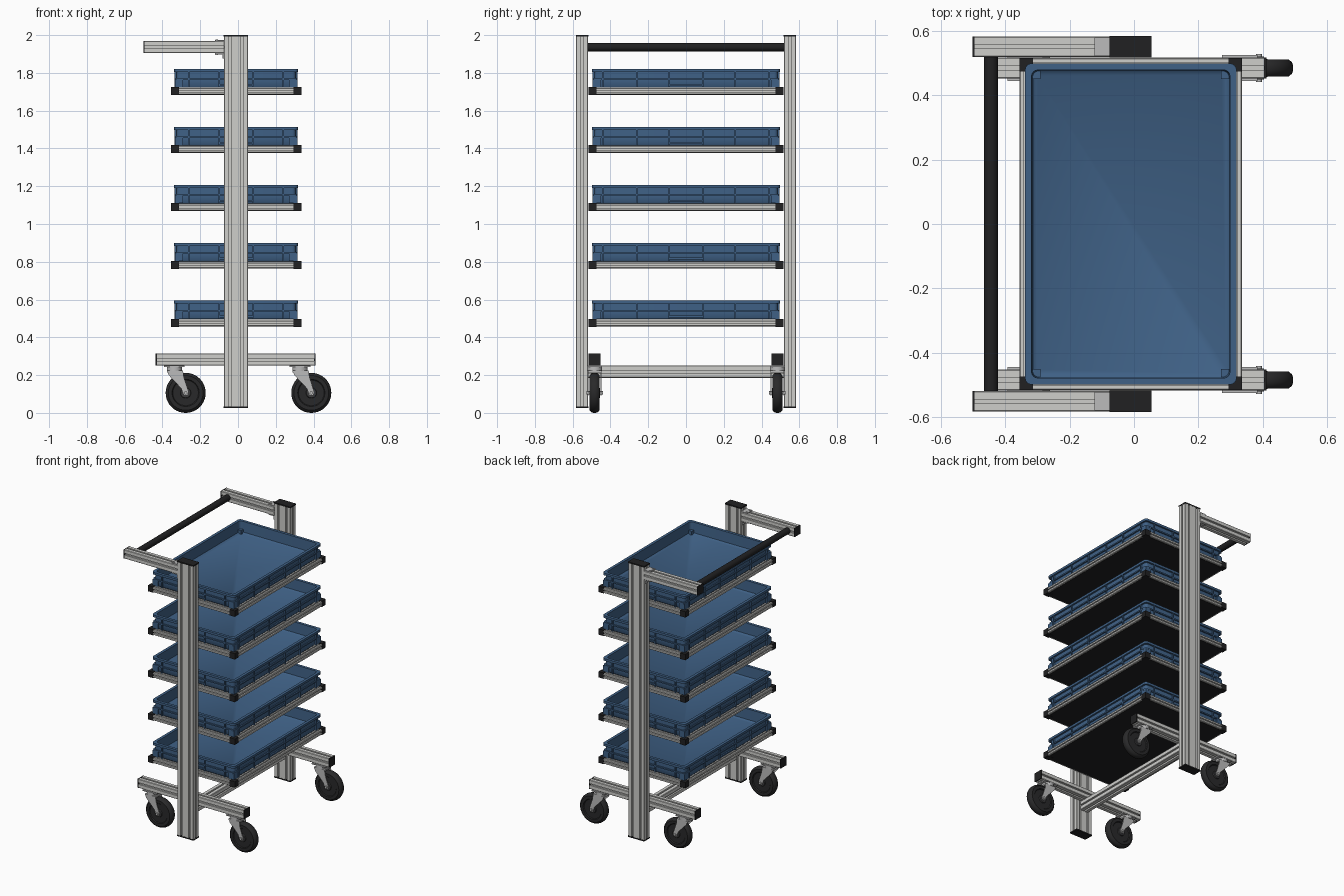
import bpy, bmesh, math
from mathutils import Vector

cube = bpy.data.objects.get("Cube")
if cube:
    bpy.data.objects.remove(cube)


def material(name, rgb, metallic=0.0, rough=0.5):
    m = bpy.data.materials.new(name)
    m.use_nodes = True
    m.diffuse_color = (*rgb, 1)
    node = m.node_tree.nodes["Principled BSDF"]
    node.inputs["Base Color"].default_value = (*rgb, 1)
    return m


ALU = material("aluminium", (0.62, 0.62, 0.60))
STEEL = material("zinc steel", (0.5, 0.5, 0.5))
BLACK = material("black plastic", (0.015, 0.015, 0.016))
RUBBER = material("dark rubber", (0.022, 0.022, 0.023))
HUB = material("grey hub", (0.045, 0.045, 0.048))
BLUE = material("blue plastic", (0.05, 0.12, 0.24))


def finish(name, bm, mat, smooth=False):
    bmesh.ops.recalc_face_normals(bm, faces=bm.faces)
    mesh = bpy.data.meshes.new(name)
    bm.to_mesh(mesh)
    bm.free()
    mesh.materials.append(mat)
    if smooth:
        mesh.shade_smooth()
        mesh.set_sharp_from_angle(angle=math.radians(35))
    ob = bpy.data.objects.new(name, mesh)
    bpy.context.scene.collection.objects.link(ob)
    return ob


def add_box(bm, centre, size):
    verts = bmesh.ops.create_cube(bm, size=1)["verts"]
    for v in verts:
        v.co = Vector(centre) + v.co * Vector(size)


def box(name, centre, size, mat):
    bm = bmesh.new()
    add_box(bm, centre, size)
    return finish(name, bm, mat)


def loft(name, rings, mat, smooth=True):
    """Skin a stack of equal-sized rings and cap both ends."""
    bm = bmesh.new()
    rows = [[bm.verts.new(p) for p in ring] for ring in rings]
    for a, b in zip(rows, rows[1:]):
        for i in range(len(a)):
            j = (i + 1) % len(a)
            bm.faces.new((a[i], a[j], b[j], b[i]))
    bm.faces.new(rows[0])
    bm.faces.new(rows[-1])
    return finish(name, bm, mat, smooth)


def lathe(name, centre, profile, mat, axis=1, steps=32):
    """Turn (radius, offset) pairs around an axis through centre."""
    rings = []
    for r, h in profile:
        ring = []
        for k in range(steps):
            t = math.tau * k / steps
            p = Vector(centre)
            p[axis] += h
            p[(axis + 1) % 3] += r * math.cos(t)
            p[(axis + 2) % 3] += r * math.sin(t)
            ring.append(p)
        rings.append(ring)
    return loft(name, rings, mat)


def rod(name, centre, radius, length, mat, axis=1, steps=24):
    return lathe(name, centre, [(radius, -length / 2), (radius, length / 2)], mat, axis, steps)


def extrusion(name, centre, size, axis, mat=ALU, cell=0.064):
    """Slotted bar: one groove per cell on each long face."""
    u, v = (axis + 1) % 3, (axis + 2) % 3
    half = Vector((size[u] / 2, size[v] / 2))
    slot = min(0.012, 0.25 * min(size[u], size[v]))
    outline = []
    corners = [Vector((sx * half.x, sy * half.y)) for sx, sy in ((-1, -1), (1, -1), (1, 1), (-1, 1))]
    for i, a in enumerate(corners):
        b = corners[(i + 1) % 4]
        along = (b - a).normalized()
        inward = Vector((-along.y, along.x))
        n = max(1, round((b - a).length / cell))
        outline.append(a + along * 0.003)
        for k in range(n):
            mid = a.lerp(b, (k + 0.5) / n)
            l, r = mid - along * slot / 2, mid + along * slot / 2
            outline += [l, l + inward * slot, r + inward * slot, r]
        outline.append(b - along * 0.003)
    rings = []
    for end in (-0.5, 0.5):
        ring = []
        for q in outline:
            p = Vector(centre)
            p[axis] += end * size[axis]
            p[u] += q.x
            p[v] += q.y
            ring.append(p)
        rings.append(ring)
    return loft(name, rings, mat, smooth=False)


def rounded_rect(hx, hy, radius, z, centre):
    ring = []
    for q, (sx, sy) in enumerate(((1, 1), (-1, 1), (-1, -1), (1, -1))):
        for k in range(5):
            t = math.pi / 2 * (q + k / 4)
            ring.append((centre + sx * (hx - radius) + radius * math.cos(t),
                         sy * (hy - radius) + radius * math.sin(t), z))
    return ring


# Side frames: post, handle arm, base beam and casters
POST_X, BAR = -0.011, 0.064
for side, s in (("front", -1), ("rear", 1)):
    y_out, y_in = s * 0.55, s * 0.484
    extrusion(side + "_post", (POST_X, y_out, 1.013), (0.128, BAR, 1.958), 2)
    for end, z in (("bottom", 0.03), ("top", 1.996)):
        box(f"{side}_post_{end}_cap", (POST_X, y_out, z), (0.13, 0.066, 0.009), BLACK)

    extrusion(side + "_handle_arm", (-0.285, y_out, 1.936), (0.42, BAR, BAR), 0)
    box(side + "_handle_arm_cap", (-0.4975, y_out, 1.936), (0.006, BAR, BAR), BLACK)
    for z in (1.901, 1.971):
        box(side + "_arm_bracket", (-0.099, y_out, z), (0.048, 0.058, 0.006), STEEL)
        for dy in (-0.016, 0.016):
            rod(side + "_bracket_bolt", (-0.112, y_out + dy, z), 0.007, 0.014, STEEL, 2, 12)
    box(side + "_bracket_foot", (-0.078, y_out, 1.89), (0.006, 0.058, 0.03), STEEL)

    extrusion(side + "_base_beam", (-0.0125, y_in, 0.282), (0.833, BAR, BAR), 0)
    for x in (-0.432, 0.407):
        box(side + "_base_beam_cap", (x, y_in, 0.282), (0.007, BAR, BAR), BLACK)
    for z in (0.218, 0.79):
        rod(side + "_post_bolt", (POST_X, s * 0.572, z), 0.009, 0.016, STEEL, 1, 12)

    for place, x in (("right", -0.337), ("left", 0.328)):
        tag = f"{side}_{place}"
        axle = (x + 0.06, y_in, 0.106)
        tyre = [(0.068, 0.02), (0.072, 0.026), (0.092, 0.026), (0.102, 0.018), (0.106, 0.006)]
        lathe(tag + "_tyre", axle, tyre + [(r, -h) for r, h in reversed(tyre)], RUBBER, steps=40)
        hub = [(0.02, 0.028), (0.026, 0.028), (0.03, 0.014), (0.06, 0.014), (0.07, 0.022)]
        lathe(tag + "_hub", axle, hub + [(r, -h) for r, h in reversed(hub)], HUB)
        rod(tag + "_axle", axle, 0.009, 0.088, STEEL, 1, 12)
        # Swivel head and fork
        box(tag + "_mount_plate", (x, y_in, 0.246), (0.11, 0.08, 0.008), STEEL)
        rod(tag + "_swivel", (x, y_in, 0.234), 0.04, 0.022, STEEL, 2)
        box(tag + "_fork_crown", (x + 0.004, y_in, 0.22), (0.085, 0.072, 0.01), STEEL)
        blade = [(-0.038, 0.225), (0.046, 0.225), (0.05, 0.19), (0.076, 0.11),
                 (0.07, 0.092), (0.05, 0.092), (0.036, 0.13), (-0.03, 0.2)]
        for d in (-0.034, 0.034):
            loft(tag + "_fork_blade",
                 [[(x + px, y_in + d + t, pz) for px, pz in blade] for t in (-0.002, 0.002)],
                 STEEL, smooth=False)

# Cross members
extrusion("base_cross_beam", (POST_X, 0, 0.218), (BAR, 1.034, BAR), 1)
rod("push_handle", (-0.444, 0, 1.936), 0.022, 1.04, BLACK)

# Shelves, each holding a shallow crate
CX, HX, HY = -0.01, 0.345, 0.515
CRATE_X, CRATE_Y = 0.328, 0.498
RAIL, CORNER = 0.036, 0.042


def crate(name, base):
    """Stepped crate wall and floor from (inset, height) rings, then outer ribs."""
    steps = [(0.016, 0.04), (0.012, 0.046), (0.012, 0.081), (0.003, 0.081), (0.003, 0.09),
             (0.012, 0.09), (0.012, 0.122), (0, 0.122), (0, 0.138),
             (0.02, 0.138), (0.024, 0.064), (0.034, 0.056)]
    loft(name, [rounded_rect(CRATE_X - i, CRATE_Y - i, 0.02, base + h, CX) for i, h in steps], BLUE)
    bm = bmesh.new()
    for sx in (-1, 1):
        for y in (-0.44, -0.26, -0.09, 0.09, 0.26, 0.44):
            add_box(bm, (CX + sx * (CRATE_X - 0.008), y, base + 0.083), (0.012, 0.007, 0.086))
        add_box(bm, (CX + sx * (CRATE_X - 0.008), 0, base + 0.054), (0.012, 0.175, 0.01))
        for x in (-0.25, -0.09, 0.09, 0.25):
            add_box(bm, (CX + x, sx * (CRATE_Y - 0.008), base + 0.083), (0.007, 0.012, 0.086))
        add_box(bm, (CX, sx * (CRATE_Y - 0.008), base + 0.054), (0.175, 0.012, 0.01))
        for sy in (-1, 1):
            add_box(bm, (CX + sx * (CRATE_X - 0.026), sy * (CRATE_Y - 0.026), base + 0.062),
                    (0.044, 0.044, 0.042))
    finish(name + "_ribs", bm, BLUE)


for level in range(5):
    base = 0.456 + 0.3065 * level
    name = f"shelf_{level + 1}"
    zc = base + 0.021
    for s in (-1, 1):
        extrusion(name + "_long_rail", (CX + s * (HX - RAIL / 2), 0, zc),
                  (RAIL, 2 * (HY - CORNER), RAIL), 1)
        extrusion(name + "_short_rail", (CX, s * (HY - RAIL / 2), zc),
                  (2 * (HX - CORNER), RAIL, RAIL), 0, cell=1)
        for t in (-1, 1):
            box(name + "_corner", (CX + s * (HX - CORNER / 2), t * (HY - CORNER / 2), zc),
                (CORNER, CORNER, CORNER), BLACK)
    box(name + "_panel", (CX, 0, base + 0.006), (2 * HX - 0.024, 2 * HY - 0.024, 0.01), BLACK)
    crate(f"crate_{level + 1}", base)
